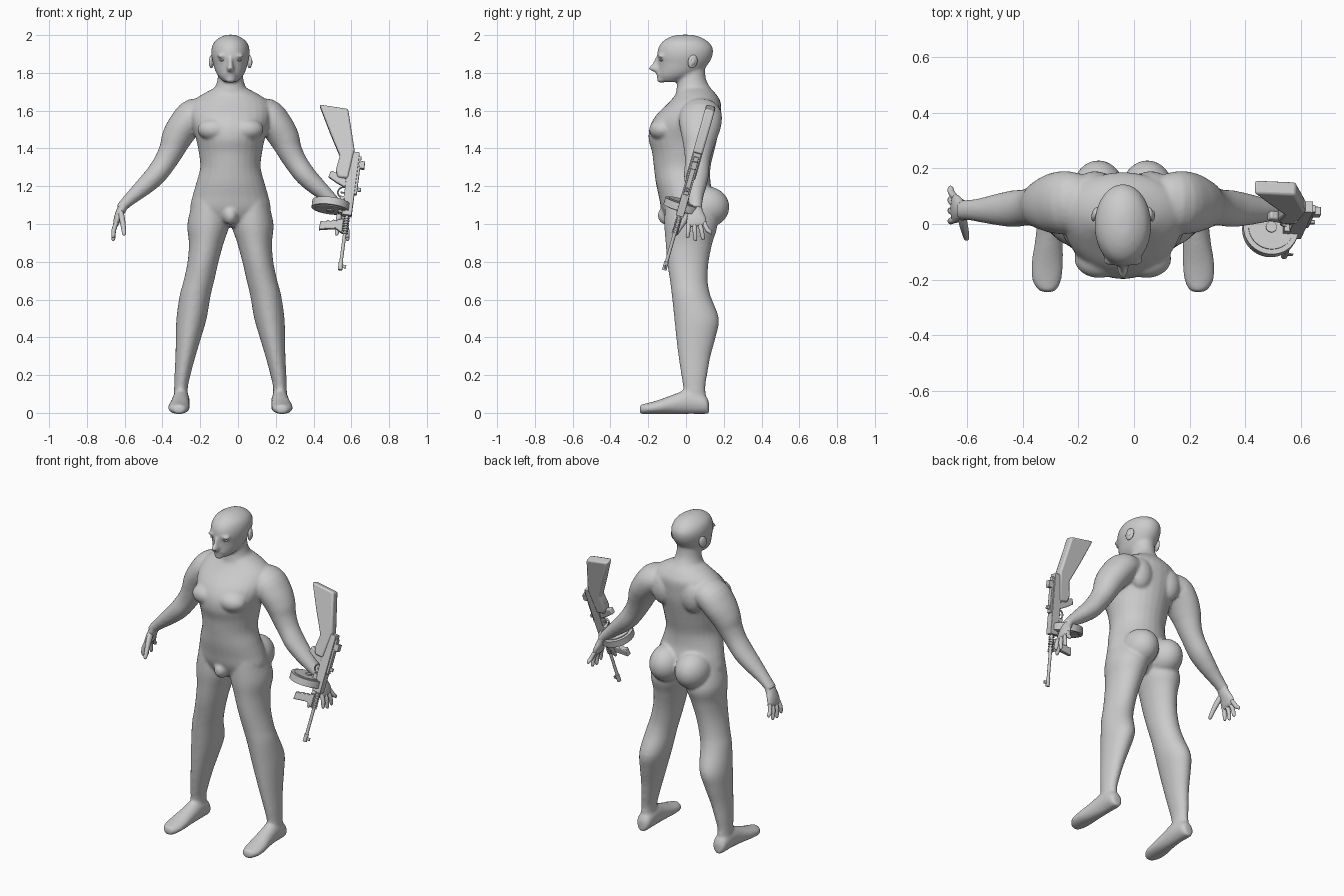
import bpy, bmesh, math
from mathutils import Vector, Matrix

grey = bpy.data.materials.new("plain_grey")
grey.diffuse_color = (0.6, 0.6, 0.6, 1)
BODY_X = -0.04          # mirror plane of the figure
SIDES = 28


def finish(name, bm, angle=None, matrix=None):
    bmesh.ops.recalc_face_normals(bm, faces=bm.faces[:])
    me = bpy.data.meshes.new(name)
    bm.to_mesh(me)
    bm.free()
    me.materials.append(grey)
    ob = bpy.data.objects.new(name, me)
    bpy.context.collection.objects.link(ob)
    ob.matrix_world = matrix or Matrix.Translation((BODY_X, 0, 0))
    for p in me.polygons:
        p.use_smooth = True
    if angle:
        bpy.context.view_layer.objects.active = ob
        ob.select_set(True)
        bpy.ops.object.shade_smooth_by_angle(angle=math.radians(angle))
        ob.select_set(False)
    return ob


def dense(pts, n=4):
    """Catmull-Rom interpolation of a list of tuples."""
    out = []
    for i in range(len(pts) - 1):
        p = [Vector(pts[max(0, min(len(pts) - 1, i + k))]) for k in (-1, 0, 1, 2)]
        for j in range(n):
            t = j / n
            out.append([0.5 * (2 * b + (c - a) * t + (2 * a - 5 * b + 4 * c - d) * t * t
                               + (3 * b - a - 3 * c + d) * t ** 3) for a, b, c, d in zip(*p)])
    return out + [list(pts[-1])]


def loft(bm, frames):
    """Skin ellipses given as (centre, axis u, axis v)."""
    rows = []
    for c, u, v in frames:
        rows.append([bm.verts.new(c + u * math.cos(math.tau * k / SIDES) + v * math.sin(math.tau * k / SIDES))
                     for k in range(SIDES)])
    for a, b in zip(rows, rows[1:]):
        for k in range(SIDES):
            m = (k + 1) % SIDES
            bm.faces.new((a[k], a[m], b[m], b[k]))
    bm.faces.new(rows[0])
    bm.faces.new(rows[-1])


def column(bm, rings, s=1):
    """Rings of (z, centre x, half width, front y, back y)."""
    loft(bm, [(Vector((s * x, (f + b) / 2, z)), Vector((w, 0, 0)), Vector((0, (b - f) / 2, 0)))
              for z, x, w, f, b in dense(rings)])


def limb(bm, pts, s=1):
    """Path of (x, y, z, radius in the x-z plane, radius along y)."""
    pts = dense(pts)
    frames = []
    for i, (x, y, z, r, ry) in enumerate(pts):
        t = Vector(pts[min(i + 1, len(pts) - 1)][:3]) - Vector(pts[max(i - 1, 0)][:3])
        t.normalize()
        u = Vector((0, 1, 0)).cross(t).normalized()
        v = t.cross(u)
        u.x, v.x = u.x * s, v.x * s
        frames.append((Vector((s * x, y, z)), u * r, v * ry))
    loft(bm, frames)


def ball(bm, c, r):
    m = Matrix.Translation(c) @ Matrix.Diagonal((*r, 1))
    bmesh.ops.create_uvsphere(bm, u_segments=24, v_segments=14, radius=1, matrix=m)


# Body: overlapping volumes fused into one skin
bm = bmesh.new()
column(bm, [(1.72, 0, .085, -.04, .13), (1.68, 0, .16, -.06, .165), (1.64, 0, .205, -.095, .185),
            (1.58, 0, .215, -.155, .185), (1.52, 0, .205, -.19, .18), (1.45, 0, .182, -.198, .165),
            (1.38, 0, .168, -.18, .148), (1.30, 0, .16, -.17, .13), (1.22, 0, .18, -.16, .13),
            (1.15, 0, .2, -.145, .145), (1.08, 0, .212, -.13, .14), (1.02, 0, .17, -.10, .11),
            (.985, 0, .09, -.06, .07)])
# Neck and head
column(bm, [(1.62, 0, .16, -.07, .17), (1.68, 0, .13, -.055, .16), (1.72, 0, .085, -.05, .13),
            (1.77, 0, .068, -.045, .105), (1.85, 0, .06, -.04, .10)])
column(bm, [(1.752, 0, .035, -.132, -.03), (1.78, 0, .063, -.146, .04), (1.81, 0, .08, -.146, .085),
            (1.85, 0, .092, -.147, .12), (1.89, 0, .101, -.153, .14), (1.93, 0, .1, -.147, .142),
            (1.965, 0, .085, -.125, .118), (1.99, 0, .052, -.085, .075), (2.002, 0, .02, -.04, .03)])
# Nose, chin and lips
column(bm, [(1.88, 0, .013, -.165, -.1), (1.85, 0, .014, -.178, -.1), (1.825, 0, .02, -.199, -.1),
            (1.812, 0, .02, -.188, -.1), (1.806, 0, .014, -.165, -.1)])
ball(bm, (0, -.138, 1.797), (.03, .02, .008))
ball(bm, (0, -.136, 1.782), (.026, .02, .007))
ball(bm, (0, -.13, 1.763), (.028, .024, .016))
ball(bm, (0, -.1, 1.045), (.04, .05, .05))
for s in (1, -1):
    # Brow, chest, shoulder blade, buttock
    ball(bm, (s * .04, -.132, 1.89), (.035, .02, .009))
    ball(bm, (s * .085, -.125, 1.50), (.09, .07, .06))
    ball(bm, (s * .10, .13, 1.56), (.075, .06, .1))
    ball(bm, (s * .088, .105, 1.09), (.1, .125, .11))
    # Leg
    column(bm, [(1.12, .11, .09, -.11, .12), (1.0, .117, .111, -.115, .165), (.9, .128, .092, -.108, .14),
                (.8, .145, .082, -.1, .12), (.7, .167, .081, -.085, .115), (.62, .187, .082, -.075, .13),
                (.5, .206, .08, -.062, .174), (.4, .222, .067, -.052, .157), (.3, .238, .053, -.04, .13),
                (.2, .254, .042, -.025, .112), (.13, .262, .036, -.015, .102), (.05, .262, .04, -.02, .11)], s)
    # Foot, lofted from heel to toe: y, centre x, half width, height
    foot = [(.122, .262, .022, .055), (.10, .262, .042, .095), (.02, .262, .046, .125), (-.06, .266, .05, .1),
            (-.14, .272, .057, .07), (-.20, .274, .053, .053), (-.235, .272, .035, .045), (-.245, .27, .018, .035)]
    loft(bm, [(Vector((s * x, y, h / 2 - .003)), Vector((w, 0, 0)), Vector((0, 0, h / 2 + .003)))
              for y, x, w, h in dense(foot)])
    # Arm
    limb(bm, [(.11, .08, 1.575, .075, .09), (.19, .078, 1.575, .09, .112), (.245, .075, 1.52, .086, .11),
              (.285, .07, 1.455, .08, .093), (.31, .065, 1.395, .068, .077), (.345, .06, 1.33, .06, .066),
              (.395, .055, 1.26, .056, .066), (.45, .052, 1.205, .049, .057), (.496, .05, 1.164, .041, .047),
              (.545, .05, 1.12, .032, .038), (.585, .05, 1.08, .026, .035)], s)
body = finish("body", bm)
rm = body.modifiers.new("fuse", 'REMESH')
rm.mode = 'VOXEL'
rm.voxel_size = .0085
rm.use_smooth_shade = True
sm = body.modifiers.new("soften", 'SMOOTH')
sm.factor, sm.iterations = .5, 6

# Hands, eyes and ears
for s, side in ((1, "left"), (-1, "right")):
    bm = bmesh.new()
    limb(bm, [(.56, .05, 1.108, .026, .034), (.58, .05, 1.07, .024, .038), (.597, .054, 1.03, .02, .05),
              (.606, .056, 1.0, .015, .052), (.609, .057, .988, .008, .045)], s)
    for y0, y1, z1 in ((.016, .008, .925), (.043, .05, .91), (.07, .092, .915), (.094, .132, .945)):
        ym = (y0 + y1) / 2
        limb(bm, [(.602, y0, 1.01, .011, .012), (.617, ym, .97, .012, .012),
                  (.62, y1 - (y1 - ym) * .2, z1 + .012, .01, .01), (.62, y1, z1, .004, .004)], s)
    limb(bm, [(.582, .035, 1.07, .014, .018), (.574, .0, 1.03, .015, .018), (.567, -.03, .985, .013, .013),
              (.563, -.05, .95, .01, .01), (.562, -.056, .94, .004, .004)], s)
    finish(side + "_hand", bm)
    bm = bmesh.new()
    ball(bm, (s * .042, -.128, 1.868), (.017, .012, .007))
    finish(side + "_eye", bm)
    bm = bmesh.new()
    ball(bm, (0, 0, 0), (.012, .026, .036))
    ball(bm, (.006, 0, -.002), (.01, .014, .02))
    bmesh.ops.rotate(bm, verts=bm.verts, matrix=Matrix.Rotation(.3 * s, 3, 'Z') @ Matrix.Rotation(-.25, 3, 'X'))
    bmesh.ops.translate(bm, verts=bm.verts, vec=(s * .1, .035, 1.86))
    finish(side + "_ear", bm)

# Gun frame: local x runs from muzzle to butt, local z is the top of the gun
d = Vector((.08, .175, .613)).normalized()
u = (Vector((1, 0, 0)) - d * d.x).normalized()
GUN = Matrix((d, u.cross(d), u)).transposed().to_4x4()
GUN.translation = (.54, -.115, .757)


def plate(name, outline, thick, bevel=.003):
    """Side outline in (length, height), extruded across the gun."""
    bm = bmesh.new()
    f = bm.faces.new([bm.verts.new((a, -thick / 2, h)) for a, h in outline])
    r = bmesh.ops.extrude_face_region(bm, geom=[f])
    bmesh.ops.translate(bm, vec=(0, thick, 0), verts=[v for v in r["geom"] if isinstance(v, bmesh.types.BMVert)])
    ob = finish(name, bm, 30, GUN)
    b = ob.modifiers.new("edge", 'BEVEL')
    b.width, b.segments = bevel, 2
    return ob


def block(name, a0, a1, h0, h1, thick):
    return plate(name, [(a0, h0), (a1, h0), (a1, h1), (a0, h1)], thick, .002)


def rod(name, a0, a1, r, h=0, sides=20):
    bm = bmesh.new()
    m = Matrix.Translation(((a0 + a1) / 2, 0, h)) @ Matrix.Rotation(math.pi / 2, 4, 'Y')
    bmesh.ops.create_cone(bm, cap_ends=True, segments=sides, radius1=r, radius2=r, depth=a1 - a0, matrix=m)
    return finish(name, bm, 30, GUN)


# Stock, receiver and grips
plate("stock", [(.885, -.22), (.88, -.067), (.66, -.005), (.5, -.02), (.5, -.075), (.54, -.09),
                (.62, -.078), (.74, -.145)], .052, .01)
block("receiver", .3, .65, -.03, .024, .042)
block("receiver_top", .42, .63, .02, .036, .026)
block("rear_sight", .565, .605, .03, .058, .03)
block("bolt_handle", .44, .46, .03, .055, .012)
block("magazine_well", .31, .40, -.05, -.025, .046)
plate("rear_grip", [(.45, -.025), (.495, -.025), (.52, -.07), (.535, -.115), (.5, -.125), (.475, -.08)], .03, .006)
plate("front_grip", [(.2, -.015), (.28, -.015), (.272, -.045), (.262, -.05), (.268, -.07), (.256, -.08),
                     (.262, -.1), (.25, -.11), (.252, -.135), (.205, -.14), (.215, -.09), (.222, -.05)], .03, .004)
# Drum magazine
rod("drum", .325, .365, .1, -.093, 40)
rod("drum_cover", .32, .37, .082, -.093, 40)
rod("drum_hub", .314, .376, .02, -.093)
# Barrel with cooling rings and front sight
rod("barrel", 0, .32, .009)
rod("muzzle_brake", 0, .045, .012)
block("front_sight", .012, .03, .008, .03, .006)
for i in range(7):
    rod("cooling_ring", .2 + i * .014, .207 + i * .014, .016)
# Trigger guard
bm = bmesh.new()
SIDES = 10
loft(bm, [(Vector((.425 + .03 * math.cos(t), 0, -.03 + .035 * math.sin(t))),
           Vector((.004 * math.cos(t), 0, .004 * math.sin(t))), Vector((0, .006, 0)))
          for t in [math.pi + math.pi * k / 12 for k in range(13)]])
finish("trigger_guard", bm, 40, GUN)
block("trigger", .42, .428, -.05, -.028, .008)
